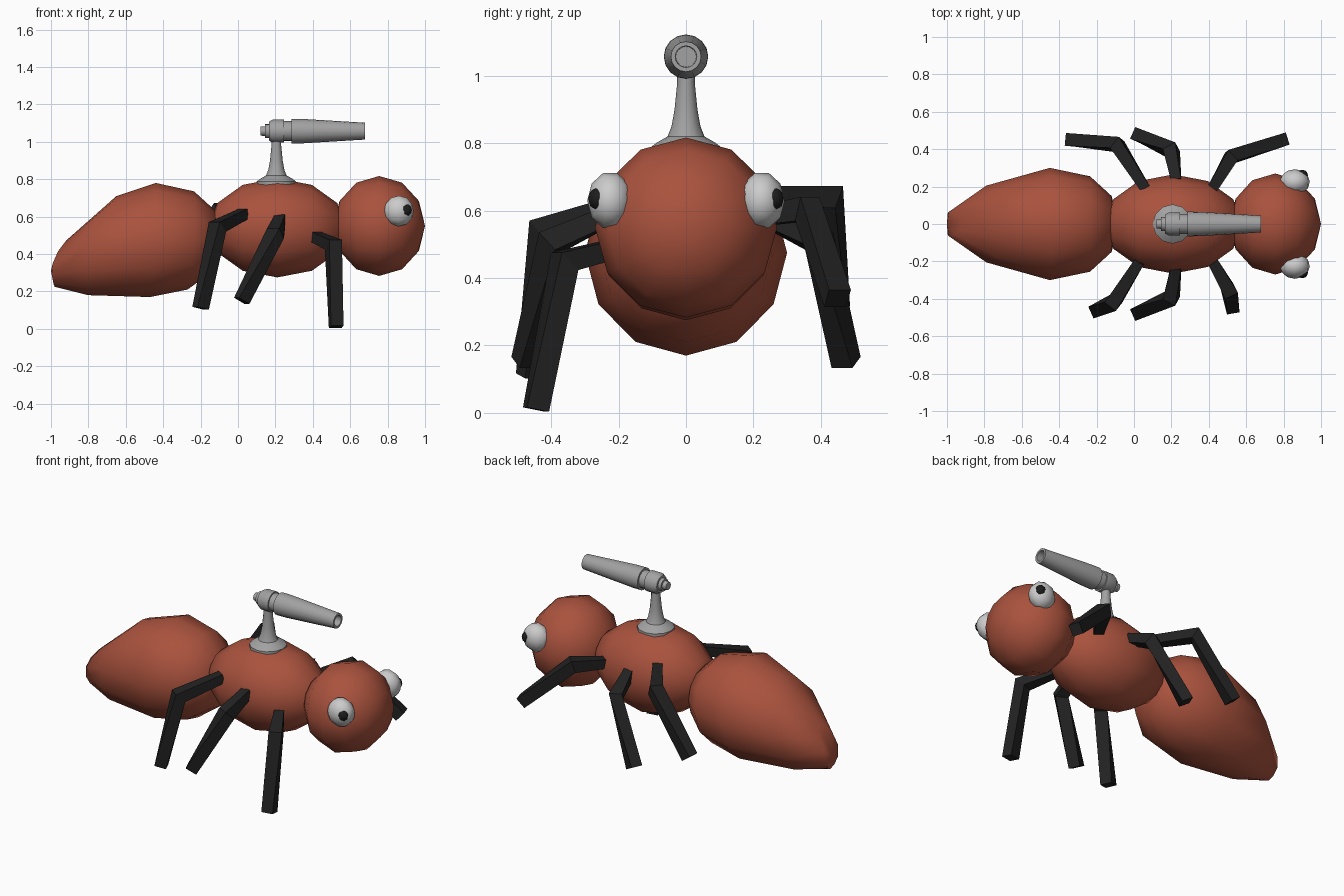
import bpy, bmesh, math
from mathutils import Vector, Matrix

if "Cube" in bpy.data.objects:
    bpy.data.objects.remove(bpy.data.objects["Cube"])


def material(name, rgb):
    m = bpy.data.materials.new(name)
    m.diffuse_color = (*rgb, 1)
    m.use_nodes = True
    m.node_tree.nodes["Principled BSDF"].inputs["Base Color"].default_value = m.diffuse_color
    return m


RED = material("brick_red", (0.40, 0.085, 0.047))
BLACK = material("leg_black", (0.016, 0.016, 0.016))
PUPIL = material("pupil_black", (0.012, 0.012, 0.012))
WHITE = material("eye_white", (0.8, 0.8, 0.8))
GREY = material("metal_grey", (0.36, 0.36, 0.36))


def finish(name, bm, mat, angle=None):
    bmesh.ops.recalc_face_normals(bm, faces=bm.faces)
    me = bpy.data.meshes.new(name)
    bm.to_mesh(me)
    bm.free()
    me.materials.append(mat)
    ob = bpy.data.objects.new(name, me)
    bpy.context.collection.objects.link(ob)
    if angle:
        bpy.ops.object.select_all(action='DESELECT')
        ob.select_set(True)
        bpy.context.view_layer.objects.active = ob
        bpy.ops.object.shade_smooth_by_angle(angle=math.radians(angle))
    return ob


def ball(name, centre, radii, mat, segs=12, rings=6):
    """Low-poly ellipsoid with its poles along x."""
    bm = bmesh.new()
    bmesh.ops.create_uvsphere(bm, u_segments=segs, v_segments=rings, radius=1)
    place = (Matrix.Translation(centre) @ Matrix.Diagonal((*radii, 1))
             @ Matrix.Rotation(math.pi / 2, 4, 'Y'))
    bmesh.ops.transform(bm, matrix=place, verts=bm.verts)
    return finish(name, bm, mat, 50)


def bridge(bm, loops):
    """Skin neighbouring closed loops with quads."""
    for a, b in zip(loops, loops[1:]):
        n = len(a)
        for i in range(n):
            j = (i + 1) % n
            bm.faces.new((a[i], a[j], b[j], b[i]))


def lathe(name, profile, segs, mat, matrix):
    """Revolve (radius, height) points about z and cap both ends."""
    bm = bmesh.new()
    loops = []
    for r, h in profile:
        loops.append([bm.verts.new((r * math.cos(2 * math.pi * k / segs),
                                    r * math.sin(2 * math.pi * k / segs), h))
                      for k in range(segs)])
    bridge(bm, loops)
    bm.faces.new(loops[0])
    bm.faces.new(loops[-1])
    bmesh.ops.transform(bm, matrix=matrix, verts=bm.verts)
    return finish(name, bm, mat, 35)


def leg(name, points, widths=(0.055, 0.075, 0.068)):
    """Square tube bent along the joints, with flat cut ends."""
    pts = [Vector(p) for p in points]
    dirs = [(b - a).normalized() for a, b in zip(pts, pts[1:])]
    bm = bmesh.new()
    loops = []
    for i, (p, w) in enumerate(zip(pts, widths)):
        t = (dirs[max(i - 1, 0)] + dirs[min(i, len(dirs) - 1)]).normalized()
        side = t.cross(Vector((0, 0, 1))).normalized()
        up = side.cross(t)
        loops.append([bm.verts.new(p + (side * a + up * b) * w / 2)
                      for a, b in ((-1, -1), (1, -1), (1, 1), (-1, 1))])
    bridge(bm, loops)
    bm.faces.new(loops[0])
    bm.faces.new(loops[-1])
    return finish(name, bm, BLACK)


# Head and thorax
ball("head", (0.755, 0, 0.55), (0.245, 0.27, 0.267), RED)
ball("thorax", (0.21, 0, 0.54), (0.37, 0.265, 0.265), RED)

# Abdomen: rings given as top (x, z), bottom (x, z), side (x, half width)
bm = bmesh.new()
loops = []
for (tx, tz), (bx, bz), (sx, sy) in (
        ((-0.91, 0.48), (-0.98, 0.225), (-0.99, 0.065)),
        ((-0.65, 0.71), (-0.80, 0.18), (-0.79, 0.205)),
        ((-0.44, 0.78), (-0.47, 0.17), (-0.45, 0.30)),
        ((-0.235, 0.735), (-0.27, 0.21), (-0.235, 0.255)),
        ((-0.125, 0.635), (-0.125, 0.315), (-0.12, 0.15))):
    ring = []
    for k in range(12):
        c, s = math.cos(math.pi * k / 6), math.sin(math.pi * k / 6)
        x = sx + (tx - bx) / 2 * c + ((tx + bx) / 2 - sx) * c * c
        ring.append(bm.verts.new((x, sy * s, (tz + bz) / 2 + (tz - bz) / 2 * c)))
    loops.append(ring)
bridge(bm, loops)
for ring, pole in ((loops[0], (-1.0, 0, 0.31)), (loops[-1], (-0.08, 0, 0.475))):
    v = bm.verts.new(pole)
    for k in range(12):
        bm.faces.new((ring[k], ring[(k + 1) % 12], v))
finish("abdomen", bm, RED, 60)

# Eyes and pupils
for side, s in (("right", -1), ("left", 1)):
    ball(side + "_eye", (0.86, s * 0.225, 0.63), (0.08, 0.068, 0.086), WHITE, 10, 6)
    ball(side + "_pupil", (0.899, s * 0.26, 0.635), (0.031, 0.03, 0.035), PUPIL, 10, 6)

# Legs: the middle pair is mirrored, the others are posed in mid stride
for side, s in (("right", -1), ("left", 1)):
    leg(side + "_middle_leg", ((0.225, s * 0.23, 0.585), (0.20, s * 0.395, 0.51),
                               (0.02, s * 0.475, 0.15)))
leg("right_rear_leg", ((0.03, -0.20, 0.615), (-0.11, -0.42, 0.545), (-0.20, -0.46, 0.11)))
leg("right_front_leg", ((0.42, -0.20, 0.49), (0.51, -0.36, 0.45), (0.525, -0.445, 0.01)))
leg("left_rear_leg", ((0.06, 0.19, 0.645), (-0.09, 0.425, 0.64), (-0.34, 0.45, 0.30)))
leg("left_front_leg", ((0.42, 0.19, 0.58), (0.52, 0.36, 0.605), (0.80, 0.45, 0.34)))

# Cannon pedestal
lathe("cannon_stand", ((0.105, 0.77), (0.105, 0.788), (0.085, 0.803), (0.055, 0.82),
                       (0.043, 0.85), (0.034, 0.90), (0.026, 0.98), (0.026, 1.04)),
      12, GREY, Matrix.Translation((0.205, 0, 0)))

# Cannon barrel along x with a bored muzzle
lathe("cannon_barrel", ((0.024, 0.12), (0.026, 0.145), (0.037, 0.145), (0.037, 0.165),
                        (0.05, 0.165), (0.061, 0.185), (0.061, 0.245), (0.053, 0.245),
                        (0.053, 0.285), (0.066, 0.285), (0.065, 0.35), (0.045, 0.68),
                        (0.032, 0.68), (0.030, 0.56)),
      16, GREY, Matrix.Translation((0, 0, 1.057)) @ Matrix.Rotation(math.pi / 2, 4, 'Y'))
